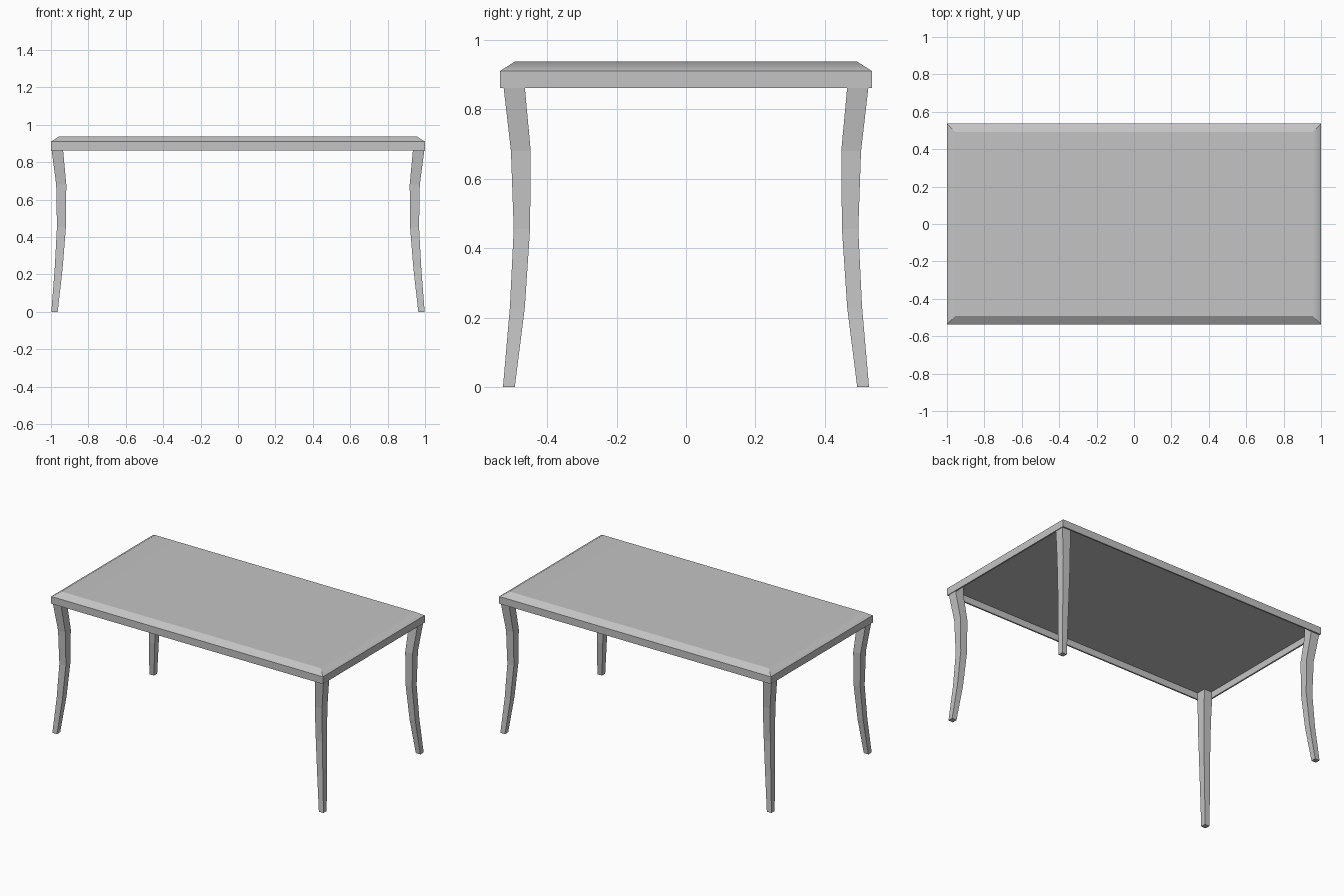
import bpy
import bmesh

old = bpy.data.objects.get("Cube")
if old:
    bpy.data.objects.remove(old)

grey = bpy.data.materials.new("light grey")
grey.use_nodes = True
tone = (0.55, 0.55, 0.55, 1)
grey.diffuse_color = tone
grey.node_tree.nodes["Principled BSDF"].inputs["Base Color"].default_value = tone


def loft(name, rings):
    """Skin a stack of rectangles (x0, x1, y0, y1, z) and cap both ends."""
    bm = bmesh.new()
    loops = [[bm.verts.new(p) for p in
              ((x0, y0, z), (x1, y0, z), (x1, y1, z), (x0, y1, z))]
             for x0, x1, y0, y1, z in rings]
    for low, high in zip(loops, loops[1:]):
        for i in range(4):
            j = (i + 1) % 4
            bm.faces.new((low[i], low[j], high[j], high[i]))
    bm.faces.new(loops[0][::-1])
    bm.faces.new(loops[-1])
    bmesh.ops.recalc_face_normals(bm, faces=bm.faces)
    mesh = bpy.data.meshes.new(name)
    bm.to_mesh(mesh)
    bm.free()
    mesh.materials.append(grey)
    obj = bpy.data.objects.new(name, mesh)
    bpy.context.collection.objects.link(obj)
    return obj


# Tabletop: hollow underside, thin rim, upright edge, chamfered top
W, D, RIM, CHAMFER = 1.0, 0.536, 0.01, 0.044
BASE, CEILING, EDGE, TOP = 0.862, 0.905, 0.91, 0.938


def slab(inset, z):
    return (inset - W, W - inset, inset - D, D - inset, z)


top = loft("tabletop", [slab(RIM, CEILING), slab(RIM, BASE), slab(0, BASE),
                        slab(0, EDGE), slab(CHAMFER, TOP)])

# The end chamfers blend softly into the top; every other edge is crisp
mesh = top.data
mesh.shade_smooth()
for e in mesh.edges:
    a, b = (mesh.vertices[i].co for i in e.vertices)
    soft = min(a.z, b.z) > EDGE + 0.01 and abs(a.x - b.x) < 0.01
    e.use_edge_sharp = not soft
blend = top.modifiers.new("blend", "WEIGHTED_NORMAL")
blend.keep_sharp = True

# Curved tapering legs: outer x, inner x, outer y, inner y, height
profile = [
    (0.998, 0.964, 0.527, 0.493, 0.0),
    (0.980, 0.938, 0.507, 0.464, 0.23),
    (0.968, 0.920, 0.496, 0.449, 0.455),
    (0.972, 0.918, 0.504, 0.447, 0.68),
    (0.996, 0.935, 0.525, 0.464, BASE),
    (0.996, 0.935, 0.525, 0.464, CEILING),
]
for y_name, sy in (("front", -1), ("back", 1)):
    for x_name, sx in (("left", 1), ("right", -1)):
        loft(f"{y_name}_{x_name}_leg",
             [(sx * a, sx * b, sy * c, sy * d, z) for a, b, c, d, z in profile])
